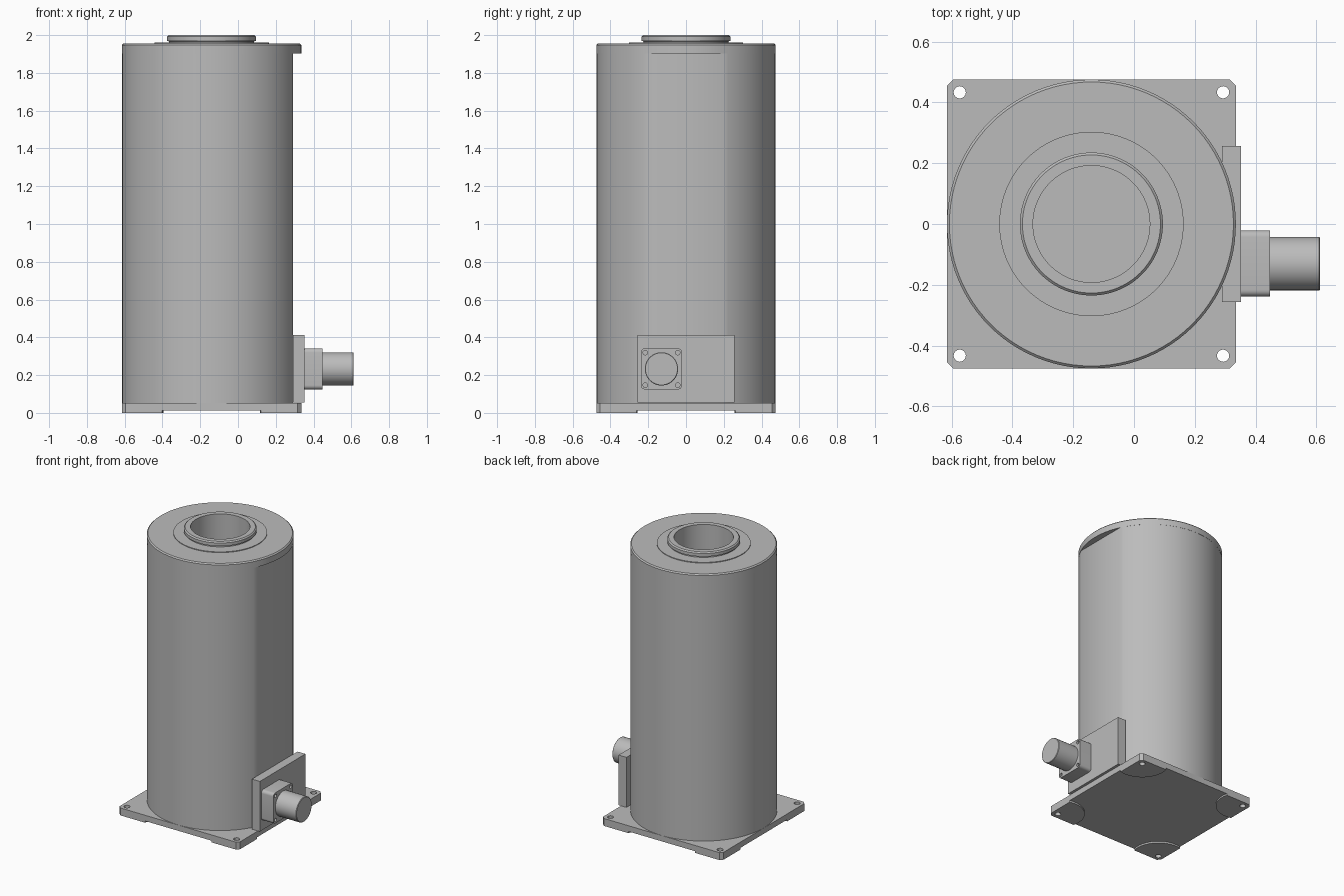
import bpy
import bmesh
from math import cos, sin, pi, acos, sqrt, radians
from mathutils import Matrix, Vector

cube = bpy.data.objects.get("Cube")
if cube:
    bpy.data.objects.remove(cube)

AXIS_X = -0.14      # centre of the drum
R = 0.475           # drum radius and half width of the base
FLAT_X = 0.29       # flat cut on the side of the drum
HOLE = 0.433        # mounting hole offset from the drum axis

grey = bpy.data.materials.new("machine grey")
grey.use_nodes = True
grey.diffuse_color = (0.5, 0.5, 0.5, 1)
grey.node_tree.nodes["Principled BSDF"].inputs["Base Color"].default_value = (0.5, 0.5, 0.5, 1)


def finish(name, bm, matrix=Matrix()):
    """Turn a bmesh into a shaded object."""
    bmesh.ops.remove_doubles(bm, verts=bm.verts, dist=1e-5)
    bmesh.ops.recalc_face_normals(bm, faces=bm.faces)
    bm.transform(matrix)
    mesh = bpy.data.meshes.new(name)
    bm.to_mesh(mesh)
    bm.free()
    mesh.materials.append(grey)
    obj = bpy.data.objects.new(name, mesh)
    bpy.context.collection.objects.link(obj)
    shade(obj)
    return obj


def shade(obj):
    bpy.ops.object.select_all(action='DESELECT')
    obj.select_set(True)
    bpy.context.view_layer.objects.active = obj
    bpy.ops.object.shade_smooth_by_angle(angle=radians(30))


def prism(name, points, low, high, matrix=Matrix(), caps=True):
    """Extrude a flat outline from low to high."""
    bm = bmesh.new()
    bottom = [bm.verts.new((x, y, low)) for x, y in points]
    top = [bm.verts.new((x, y, high)) for x, y in points]
    for i in range(len(points)):
        j = (i + 1) % len(points)
        bm.faces.new((bottom[i], bottom[j], top[j], top[i]))
    if caps:
        bm.faces.new(bottom[::-1])
        bm.faces.new(top)
    return finish(name, bm, matrix)


def arc(cx, cy, r, start, end, steps):
    return [(cx + r * cos(start + (end - start) * i / steps),
             cy + r * sin(start + (end - start) * i / steps)) for i in range(steps + 1)]


def circle(cx, cy, r, steps=24):
    return arc(cx, cy, r, 0, 2 * pi, steps)[:-1]


def lathe(name, profile, matrix=Matrix(), steps=96):
    """Revolve (radius, height) points around z."""
    bm = bmesh.new()
    verts = [bm.verts.new((r, 0, z)) for r, z in profile]
    edges = [bm.edges.new(pair) for pair in zip(verts, verts[1:])]
    bmesh.ops.spin(bm, geom=verts + edges, axis=(0, 0, 1), cent=(0, 0, 0),
                   angle=2 * pi, steps=steps, use_merge=True)
    return finish(name, bm, matrix)


def drill(obj, cutters):
    for cutter in cutters:
        mod = obj.modifiers.new("hole", 'BOOLEAN')
        mod.object = cutter
        mod.solver = 'EXACT'
        bpy.context.view_layer.objects.active = obj
        bpy.ops.object.modifier_apply(modifier=mod.name)
        bpy.data.objects.remove(cutter)
    shade(obj)


drum_frame = Matrix.Translation((AXIS_X, 0, 0))
corners = [(sx, sy) for sx in (-1, 1) for sy in (-1, 1)]

# Base plate with clipped corners and mounting holes
c = R - 0.02
outline = [(c, -R), (R, -c), (R, c), (c, R), (-c, R), (-R, c), (-R, -c), (-c, -R)]
base = prism("base_plate", outline, 0.012, 0.053, drum_frame)
drill(base, [prism("hole_cutter", circle(sx * HOLE, sy * HOLE, 0.02), -0.1, 0.2, drum_frame)
             for sx, sy in corners])

# Corner feet, rounded towards the middle of the plate
reach = 0.178
side = acos((R - HOLE) / reach)
for sx, sy in corners:
    foot = [(c, R)] + arc(HOLE, HOLE, reach, pi / 2 + (pi / 2 - side),
                          2 * pi - (pi / 2 - side), 24) + [(R, c)]
    foot = [(sx * min(x, R), sy * min(y, R)) for x, y in foot]
    pad = prism("corner_foot", foot, 0, 0.012, drum_frame)
    drill(pad, [prism("hole_cutter", circle(sx * HOLE, sy * HOLE, 0.02), -0.1, 0.2, drum_frame)])

# Drum wall with one flat side
wall_r = R - 0.001
a = acos((FLAT_X - AXIS_X) / wall_r)
prism("drum_wall", arc(0, 0, wall_r, a, 2 * pi - a, 96), 0.053, 1.903, drum_frame, caps=False)

# Lid, raised ring, collar and the deep bore
lathe("lid_and_bore", [
    (0, 0.055), (0.21, 0.055), (0.21, 1.903), (R, 1.903), (R, 1.947), (0.467, 1.955),
    (0.303, 1.955), (0.303, 1.96), (0.226, 1.96), (0.226, 1.967), (0.235, 1.97),
    (0.235, 1.992), (0.227, 2.0), (0.192, 2.0), (0.192, 0.065), (0, 0.065)], drum_frame)

# Mounting plate on the flat side; local (x, y, z) becomes world (y, z, x)
sideways = Matrix(((0, 0, 1, 0), (1, 0, 0, 0), (0, 1, 0, 0), (0, 0, 0, 1)))
prism("side_plate", [(-0.257, 0.055), (0.257, 0.055), (0.257, 0.412), (-0.257, 0.412)],
      FLAT_X, 0.352, sideways)

# Motor flange with rounded corners and screw holes
motor_frame = Matrix.Translation((0, -0.13, 0.233)) @ sideways
half, rim = 0.109, 0.022
rounded = []
for k, (sx, sy) in enumerate(((1, 1), (-1, 1), (-1, -1), (1, -1))):
    rounded += arc(sx * (half - rim), sy * (half - rim), rim, k * pi / 2, (k + 1) * pi / 2, 6)
flange = prism("motor_flange", rounded, 0.352, 0.447, motor_frame)
drill(flange, [prism("screw_cutter", circle(sx * 0.086, sy * 0.086, 0.012, 16), 0.36, 0.5, motor_frame)
               for sx, sy in corners])

# Motor body
lathe("motor_body", [(0, 0.44), (0.088, 0.44), (0.088, 0.609), (0.085, 0.612), (0, 0.612)],
      motor_frame, 48)
